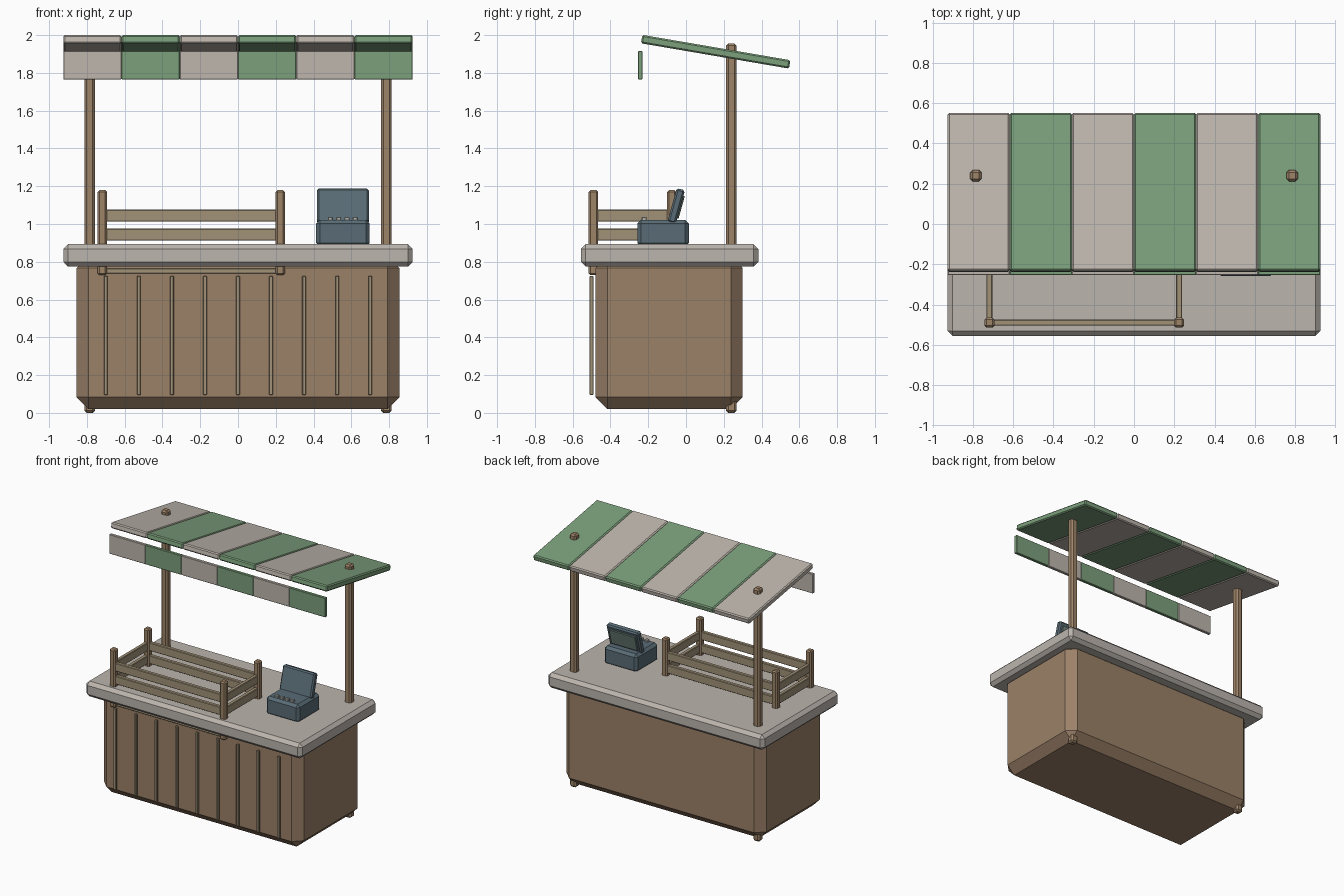
import bpy, bmesh, math
from mathutils import Matrix

if "Cube" in bpy.data.objects:
    bpy.data.objects.remove(bpy.data.objects["Cube"])


def material(name, rgb):
    m = bpy.data.materials.new(name)
    m.diffuse_color = (*rgb, 1)
    m.use_nodes = True
    m.node_tree.nodes["Principled BSDF"].inputs["Base Color"].default_value = m.diffuse_color
    return m


WOOD = material("wood", (0.33, 0.22, 0.14))
POST = material("post_wood", (0.34, 0.23, 0.14))
RAIL = material("rail_wood", (0.36, 0.29, 0.19))
STONE = material("stone", (0.50, 0.46, 0.42))
CREAM = material("cream", (0.52, 0.47, 0.42))
GREEN = material("green", (0.20, 0.35, 0.20))
STEEL = material("steel", (0.10, 0.15, 0.18))
SCREEN = material("screen", (0.18, 0.25, 0.22))
KEYS = material("keys", (0.45, 0.45, 0.42))


def box(name, lo, hi, mat, bevel=0.0, tilt=0.0):
    """Chamfered flat-faced box between two corners, tilted about its own x axis."""
    centre = [(a + b) / 2 for a, b in zip(lo, hi)]
    size = [b - a for a, b in zip(lo, hi)]
    bm = bmesh.new()
    bmesh.ops.create_cube(bm, size=1, matrix=Matrix.Diagonal((*size, 1)))
    if bevel:
        bmesh.ops.bevel(bm, geom=bm.edges[:], offset=bevel, segments=1,
                        affect='EDGES', profile=0.5)
    me = bpy.data.meshes.new(name)
    bm.to_mesh(me)
    bm.free()
    me.materials.append(mat)
    ob = bpy.data.objects.new(name, me)
    ob.location = centre
    ob.rotation_euler.x = tilt
    bpy.context.collection.objects.link(ob)
    return ob


def cbox(name, c, s, mat, bevel=0.0, tilt=0.0):
    return box(name, [a - b / 2 for a, b in zip(c, s)],
               [a + b / 2 for a, b in zip(c, s)], mat, bevel, tilt)


# Stall body and countertop
box("stall_body", (-0.855, -0.478, 0.02), (0.855, 0.30, 0.83), WOOD, 0.063)
box("countertop", (-0.925, -0.556, 0.775), (0.925, 0.383, 0.893), STONE, 0.025)

# Vertical slats on the front
for i in range(9):
    cbox(f"front_slat_{i}", (-0.7 + 0.175 * i, -0.5, 0.41), (0.02, 0.02, 0.63), RAIL, 0.003)

# Canopy posts
for side, x in (("left", -0.785), ("right", 0.785)):
    cbox(f"canopy_post_{side}", (x, 0.24, 0.978), (0.056, 0.056, 1.956), POST, 0.012)

# Striped canopy and hanging valance
W = 1.85 / 6
for i in range(6):
    x = -0.925 + W * (i + 0.5)
    mat = GREEN if i % 2 else CREAM
    cbox(f"canopy_panel_{i}", (x, 0.157, 1.912), (W, 0.795, 0.045), mat, 0.008,
         -math.radians(9.7))
    cbox(f"valance_panel_{i}", (x, -0.242, 1.84), (W, 0.024, 0.15), mat, 0.003)

# Produce crate: corner posts, rails and floor
X0, X1, Y0, Y1 = -0.718, 0.224, -0.49, -0.075
for x in (X0, X1):
    for y in (Y0, Y1):
        cbox("crate_post", (x, y, 0.954), (0.05, 0.05, 0.45), POST, 0.01)
for z in (0.944, 1.044):
    for y in (Y0, Y1):
        cbox("crate_long_rail", ((X0 + X1) / 2, y, z), (X1 - X0, 0.03, 0.064), RAIL, 0.004)
    for x in (X0, X1):
        cbox("crate_end_rail", (x, (Y0 + Y1) / 2, z), (0.03, Y1 - Y0, 0.064), RAIL, 0.004)
box("crate_floor", (X0, Y0, 0.737), (X1, Y1, 0.767), RAIL, 0.004)

# Cash register: base, tilted display, screen and keys
box("register_base", (0.413, -0.258, 0.88), (0.697, 0.015, 1.022), STEEL, 0.02)
T = -math.radians(15.5)
cy, cz = -0.052, 1.095
cbox("register_display", (0.555, cy, cz), (0.275, 0.045, 0.185), STEEL, 0.01, T)
d = 0.024
cbox("register_screen", (0.555, cy + d * math.cos(T), cz + d * math.sin(T)),
     (0.225, 0.012, 0.125), SCREEN, 0.003, T)
for i in range(4):
    cbox(f"register_key_{i}", (0.489 + 0.044 * i, -0.222, 1.028), (0.027, 0.027, 0.02),
         KEYS, 0.004)
